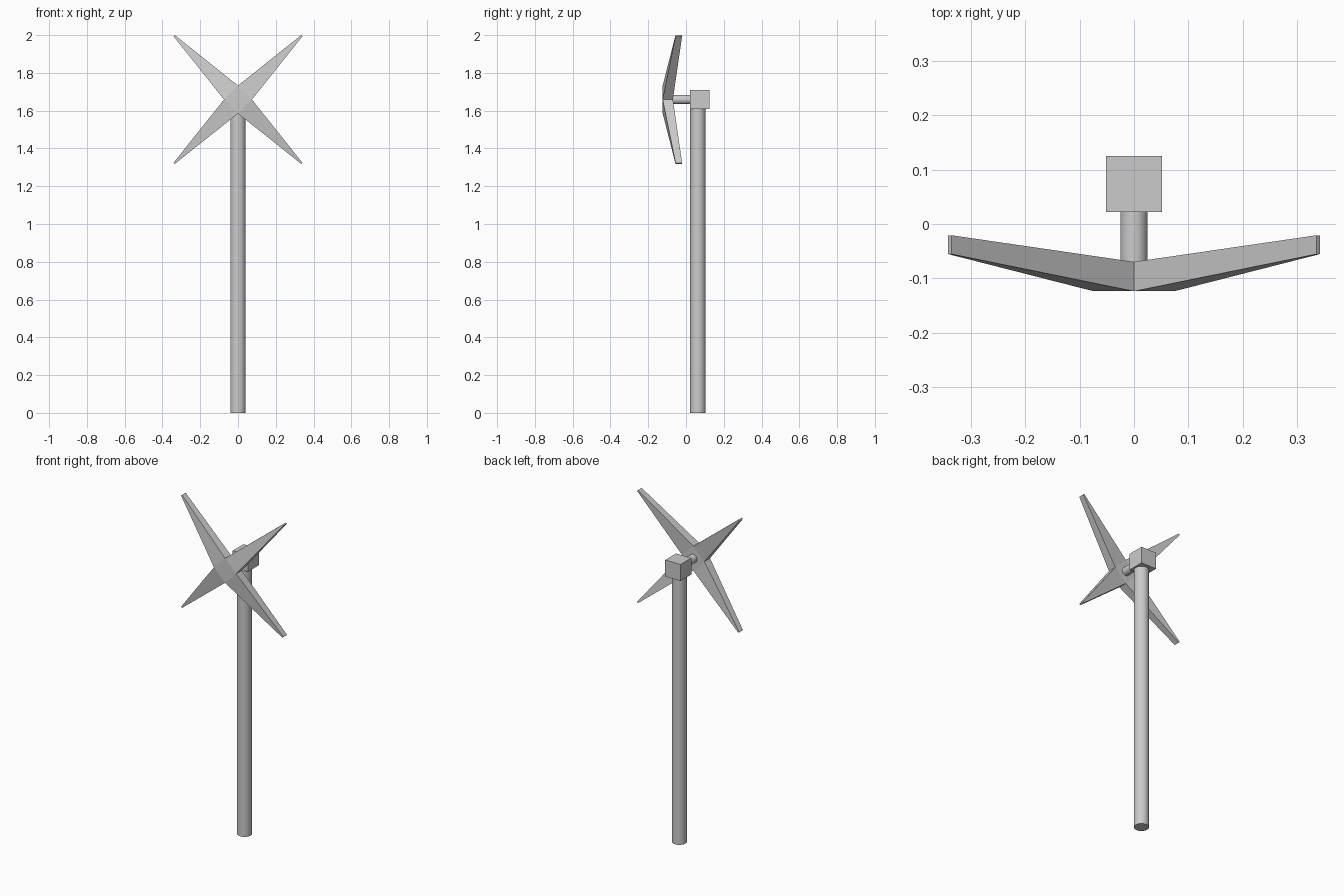
import bpy, bmesh
from math import pi
from mathutils import Vector, Matrix

if "Cube" in bpy.data.objects:
    bpy.data.objects.remove(bpy.data.objects["Cube"])

HUB_Z = 1.659


def cylinder(name, radius, depth, loc, rot=(0, 0, 0)):
    bpy.ops.mesh.primitive_cylinder_add(vertices=32, radius=radius, depth=depth,
                                        location=loc, rotation=rot)
    ob = bpy.context.object
    ob.name = name
    bpy.ops.object.shade_smooth_by_angle()
    return ob


# Tower pole
cylinder("tower_pole", 0.041, 1.612, (0, 0.063, 0.806))

# Generator box on top of the pole
bpy.ops.mesh.primitive_cube_add(size=1, location=(0, 0.0735, HUB_Z + 0.001))
box = bpy.context.object
box.name = "generator_box"
box.scale = (0.102, 0.103, 0.1)

# Drive shaft between box and rotor
cylinder("drive_shaft", 0.025, 0.093, (0, -0.0235, HUB_Z), (pi / 2, 0, 0))

# Rotor: diamond hub whose four sides extrude into swept, tapered blades
bm = bmesh.new()
side = 0.074 * 2 ** 0.5
bmesh.ops.create_cube(bm, size=1)
bmesh.ops.scale(bm, vec=(side, 0.054, side), verts=bm.verts)
bmesh.ops.rotate(bm, matrix=Matrix.Rotation(pi / 4, 3, 'Y'), verts=bm.verts)
bm.normal_update()
sides = [f for f in bm.faces if abs(f.normal.y) < 0.5]
tips = bmesh.ops.extrude_discrete_faces(bm, faces=sides)["faces"]
for f in tips:
    c = f.calc_center_median()
    tip = c.normalized() * 0.478 + Vector((0, 0.0585, 0))
    for v in f.verts:
        d = v.co - c
        v.co = tip + Vector((d.x * 0.085, d.y * 0.64, d.z * 0.085))
bmesh.ops.recalc_face_normals(bm, faces=bm.faces)
mesh = bpy.data.meshes.new("rotor")
bm.to_mesh(mesh)
bm.free()
rotor = bpy.data.objects.new("rotor", mesh)
rotor.location = (0, -0.0965, HUB_Z)
bpy.context.collection.objects.link(rotor)
